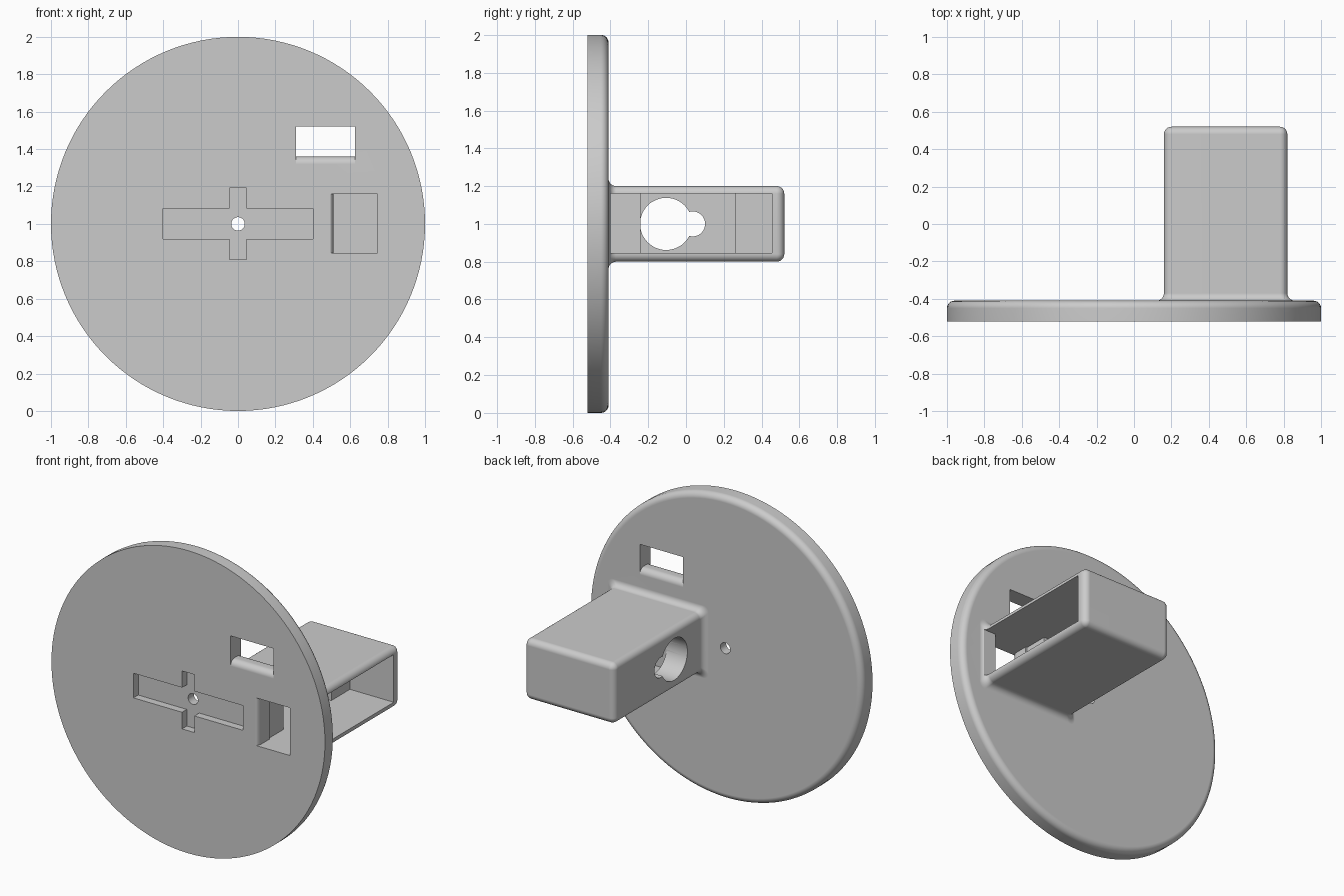
import bpy, bmesh
from math import sin, cos, pi, radians

if "Cube" in bpy.data.objects:
    bpy.data.objects.remove(bpy.data.objects["Cube"])

grey = bpy.data.materials.new("plain grey")
grey.use_nodes = True
grey.diffuse_color = (0.6, 0.6, 0.6, 1)
grey.node_tree.nodes["Principled BSDF"].inputs["Base Color"].default_value = (0.6, 0.6, 0.6, 1)

FRONT, BACK, END, R = -0.52, -0.41, 0.52, 0.04


def loft(name, rings):
    """Solid skinned through equal-length rings of 3D points."""
    bm = bmesh.new()
    loops = [[bm.verts.new(p) for p in ring] for ring in rings]
    for a, b in zip(loops, loops[1:]):
        for i in range(len(a)):
            j = (i + 1) % len(a)
            bm.faces.new((a[i], a[j], b[j], b[i]))
    bm.faces.new(loops[0])
    bm.faces.new(loops[-1])
    bmesh.ops.recalc_face_normals(bm, faces=bm.faces)
    mesh = bpy.data.meshes.new(name)
    bm.to_mesh(mesh)
    bm.free()
    mesh.materials.append(grey)
    obj = bpy.data.objects.new(name, mesh)
    bpy.context.collection.objects.link(obj)
    return obj


def prism(name, outline, axis, lo, hi):
    """Outline in the two other axes, extruded along the given axis."""
    def place(p, h):
        return {"x": (h, p[0], p[1]), "y": (p[0], h, p[1]), "z": (p[0], p[1], h)}[axis]
    return loft(name, [[place(p, h) for p in outline] for h in (lo, hi)])


def circle(u, v, r, n=48):
    return [(u + r * cos(2 * pi * i / n), v + r * sin(2 * pi * i / n)) for i in range(n)]


def rect(u0, u1, v0, v1):
    return [(u0, v0), (u1, v0), (u1, v1), (u0, v1)]


def round_rect(u0, u1, v0, v1, r, n=6):
    pts = []
    for k, (u, v) in enumerate([(u1 - r, v1 - r), (u0 + r, v1 - r), (u0 + r, v0 + r), (u1 - r, v0 + r)]):
        for i in range(n + 1):
            a = (k + i / n) * pi / 2
            pts.append((u + r * cos(a), v + r * sin(a)))
    return pts


def at_y(outline, y):
    return [(u, y, v) for u, v in outline]


def combine(target, tool, operation):
    mod = target.modifiers.new(operation, "BOOLEAN")
    mod.operation, mod.solver, mod.object = operation, "EXACT", tool
    bpy.ops.object.select_all(action="DESELECT")
    bpy.context.view_layer.objects.active = target
    target.select_set(True)
    bpy.ops.object.modifier_apply(modifier=mod.name)
    bpy.data.objects.remove(tool)


quarter = [i * pi / 12 for i in range(7)]

# Round plate with a rounded back edge
rings = [at_y(circle(0, 1, 1, 128), FRONT)]
rings += [at_y(circle(0, 1, 1 - R + R * cos(a), 128), BACK - R + R * sin(a)) for a in quarter]
body = loft("mounting_disc_with_housing", rings)


# Rounded housing, flaring into the plate at its root
def housing_ring(grow, y):
    return at_y(round_rect(0.16 - grow, 0.82 + grow, 0.8 - grow, 1.2 + grow,
                           max(0.002, R + min(grow, 0))), y)


rings = [housing_ring(R, BACK - 0.03)]
rings += [housing_ring(R - R * sin(a), BACK + R - R * cos(a)) for a in quarter]
rings += [housing_ring(R * cos(a) - R, END - R + R * sin(a)) for a in quarter]
combine(body, loft("housing", rings), "UNION")

# Stepped cavity, open on the left side
cavity = [(0.9, -0.4), (0.9, 0.455), (0.5, 0.455), (0.5, 0.26),
          (0.31, 0.26), (0.31, -0.24), (0.5, -0.24), (0.5, -0.4)]
tools = [prism("cavity", cavity, "z", 0.845, 1.16)]

# Keyhole through the inner wall
tools += [prism("keyhole_large", circle(-0.105, 1, 0.138), "x", 0.1, 0.4),
          prism("keyhole_small", circle(0.035, 1, 0.066), "x", 0.1, 0.4)]

# Window with a rounded sill
sill = [(FRONT + R - R * cos(a), 1.32 + R * sin(a)) for a in quarter]
sill += [(BACK - R + R * sin(a), 1.32 + R * cos(a)) for a in quarter]
window = [(-0.6, 1.32)] + sill + [(-0.3, 1.32), (-0.3, 1.52), (-0.6, 1.52)]
tools.append(prism("window", window, "x", 0.31, 0.625))

# Opening from the front into the cavity, with one eased edge
ease = [(0.49 + 0.02 * sin(a), FRONT + R - R * cos(a)) for a in quarter]
opening = [(0.49, -0.6)] + ease + [(0.51, -0.35), (0.745, -0.35), (0.745, -0.6)]
tools.append(prism("front_opening", opening, "z", 0.845, 1.16))

# Cross-shaped recess and centre hole
cross = [(-0.4, 0.92), (-0.045, 0.92), (-0.045, 0.81), (0.045, 0.81), (0.045, 0.92), (0.4, 0.92)]
cross += [(-u, 2.003 - v) for u, v in cross]
tools += [prism("cross_recess", cross, "y", -0.6, -0.47),
          prism("centre_hole", circle(0, 1, 0.036, 32), "y", -0.7, -0.3)]

for tool in tools:
    combine(body, tool, "DIFFERENCE")

bpy.ops.object.shade_smooth_by_angle(angle=radians(30))
weighted = body.modifiers.new("even_shading", "WEIGHTED_NORMAL")
weighted.keep_sharp = True
